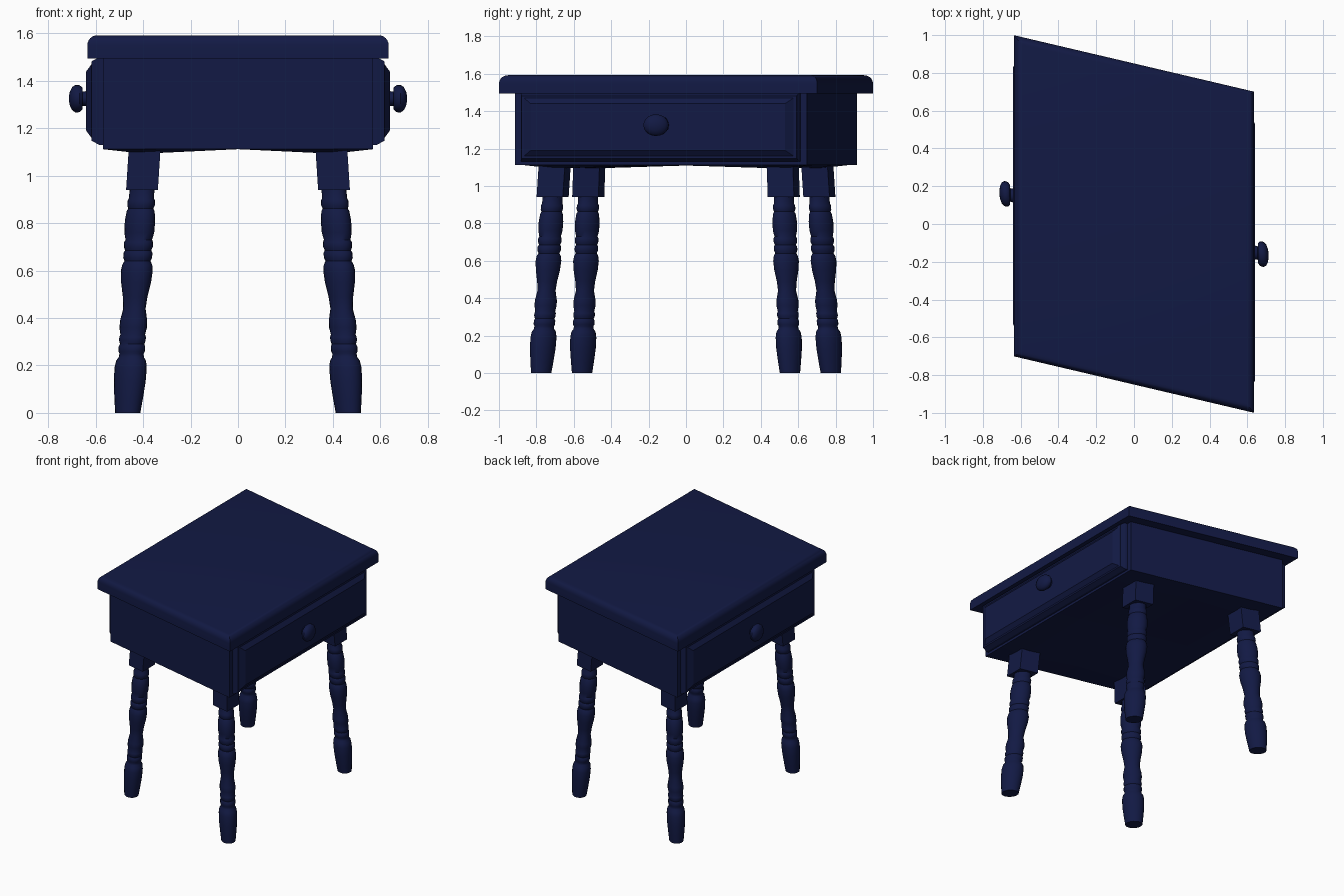
import bpy, bmesh, math
from mathutils import Vector

if "Cube" in bpy.data.objects:
    bpy.data.objects.remove(bpy.data.objects["Cube"])

SHEAR = -0.235   # the whole table leans into a parallelogram plan

mat = bpy.data.materials.new("navy_paint")
mat.diffuse_color = (0.006, 0.010, 0.058, 1)
mat.use_nodes = True
mat.node_tree.nodes["Principled BSDF"].inputs["Base Color"].default_value = mat.diffuse_color


def finish(name, bm, smooth=None):
    """Shear the mesh in plan, then turn it into a named object."""
    bmesh.ops.recalc_face_normals(bm, faces=bm.faces)
    for v in bm.verts:
        v.co.y += SHEAR * v.co.x
    me = bpy.data.meshes.new(name)
    bm.to_mesh(me)
    bm.free()
    me.materials.append(mat)
    ob = bpy.data.objects.new(name, me)
    bpy.context.collection.objects.link(ob)
    if smooth:
        bpy.ops.object.select_all(action='DESELECT')
        ob.select_set(True)
        bpy.context.view_layer.objects.active = ob
        bpy.ops.object.shade_smooth_by_angle(angle=math.radians(smooth))
    return ob


def loft(bm, rings):
    """Skin a stack of closed rings and cap both ends."""
    loops = [[bm.verts.new(p) for p in r] for r in rings]
    for a, b in zip(loops, loops[1:]):
        n = len(a)
        for i in range(n):
            j = (i + 1) % n
            bm.faces.new((a[i], a[j], b[j], b[i]))
    bm.faces.new(loops[0])
    bm.faces.new(loops[-1])


def rect(hx, hy, z, cx=0, cy=0):
    return [(cx + sx * hx, cy + sy * hy, z)
            for sx, sy in ((-1, -1), (1, -1), (1, 1), (-1, 1))]


# Table top with a rounded upper edge
bm = bmesh.new()
rings = [rect(0.635, 0.85, 1.495)]
for i in range(7):
    a = math.radians(15 * i)
    inset = 0.04 * (1 - math.cos(a))
    rings.append(rect(0.635 - inset, 0.85 - inset, 1.55 + 0.042 * math.sin(a)))
loft(bm, rings)
finish("table_top", bm, 30)

# Case, with the underside dipping slightly at the leg blocks
bm = bmesh.new()
xs, ys = (-0.57, -0.4, 0, 0.4, 0.57), (-0.78, -0.61, 0, 0.61, 0.78)
grid = [[bm.verts.new((x, y, 1.093 if i in (1, 3) and j in (1, 3) else 1.112))
         for j, y in enumerate(ys)] for i, x in enumerate(xs)]
for i in range(4):
    for j in range(4):
        bm.faces.new((grid[i][j], grid[i][j + 1], grid[i + 1][j + 1], grid[i + 1][j]))
edges = [e for e in bm.edges if e.is_boundary]
new = bmesh.ops.extrude_edge_only(bm, edges=edges)["geom"]
for v in new:
    if isinstance(v, bmesh.types.BMVert):
        v.co.z = 1.5
bmesh.ops.holes_fill(bm, edges=[e for e in bm.edges if e.is_boundary], sides=0)
finish("case", bm)

# Legs: height and radius of the turned profile
PROFILE = [(0, .053), (.06, .060), (.13, .067), (.19, .068), (.22, .063),
           (.235, .053), (.25, .051), (.26, .056), (.28, .056), (.29, .051),
           (.305, .056), (.32, .056), (.33, .052), (.36, .058), (.39, .057),
           (.44, .047), (.49, .052), (.55, .063), (.60, .067), (.625, .063),
           (.64, .055), (.655, .061), (.675, .061), (.685, .055),
           (.70, .061), (.72, .061), (.73, .056), (.76, .063), (.81, .064),
           (.85, .059), (.862, .053), (.875, .058), (.895, .058),
           (.905, .053), (.95, .052)]
SIDES = 20
for sx, xname in ((-1, "left"), (1, "right")):
    for sy, yname in ((-1, "front"), (1, "back")):
        def centre(z):
            return sx * (0.465 - 0.064 * z), sy * (0.665 - 0.05 * z)

        bm = bmesh.new()
        rings = []
        for z, r in PROFILE:
            cx, cy = centre(z)
            rings.append([(cx + r * math.cos(i * math.tau / SIDES),
                           cy + r * math.sin(i * math.tau / SIDES), z)
                          for i in range(SIDES)])
        loft(bm, rings)
        finish(f"{yname}_{xname}_turned_leg", bm, 40)

        bm = bmesh.new()
        loft(bm, [rect(0.067, 0.07, z, *centre(z)) for z in (0.94, 1.13)])
        finish(f"{yname}_{xname}_leg_block", bm)

# Raised drawer front and knob on both long sides
DRAWER = [(.56, .745, .185), (.585, .745, .185), (.618, .735, .167),
          (.618, .72, .155), (.64, .68, .125)]          # x, half width, half height
KNOB = [(.635, .032), (.655, .030), (.656, .046), (.668, .057), (.686, .058),
        (.700, .048), (.709, .030), (.713, .010)]       # x, radius
for s, side in ((-1, "left"), (1, "right")):
    bm = bmesh.new()
    loft(bm, [[(s * x, p[1], 1.315 + p[0]) for p in rect(hh, hw, 0)]
              for x, hw, hh in DRAWER])
    finish(f"{side}_drawer_front", bm)

    bm = bmesh.new()
    loft(bm, [[(s * x, r * 1.15 * math.cos(i * math.tau / 20),
                1.325 + r * math.sin(i * math.tau / 20)) for i in range(20)]
              for x, r in KNOB])
    finish(f"{side}_drawer_knob", bm, 45)
